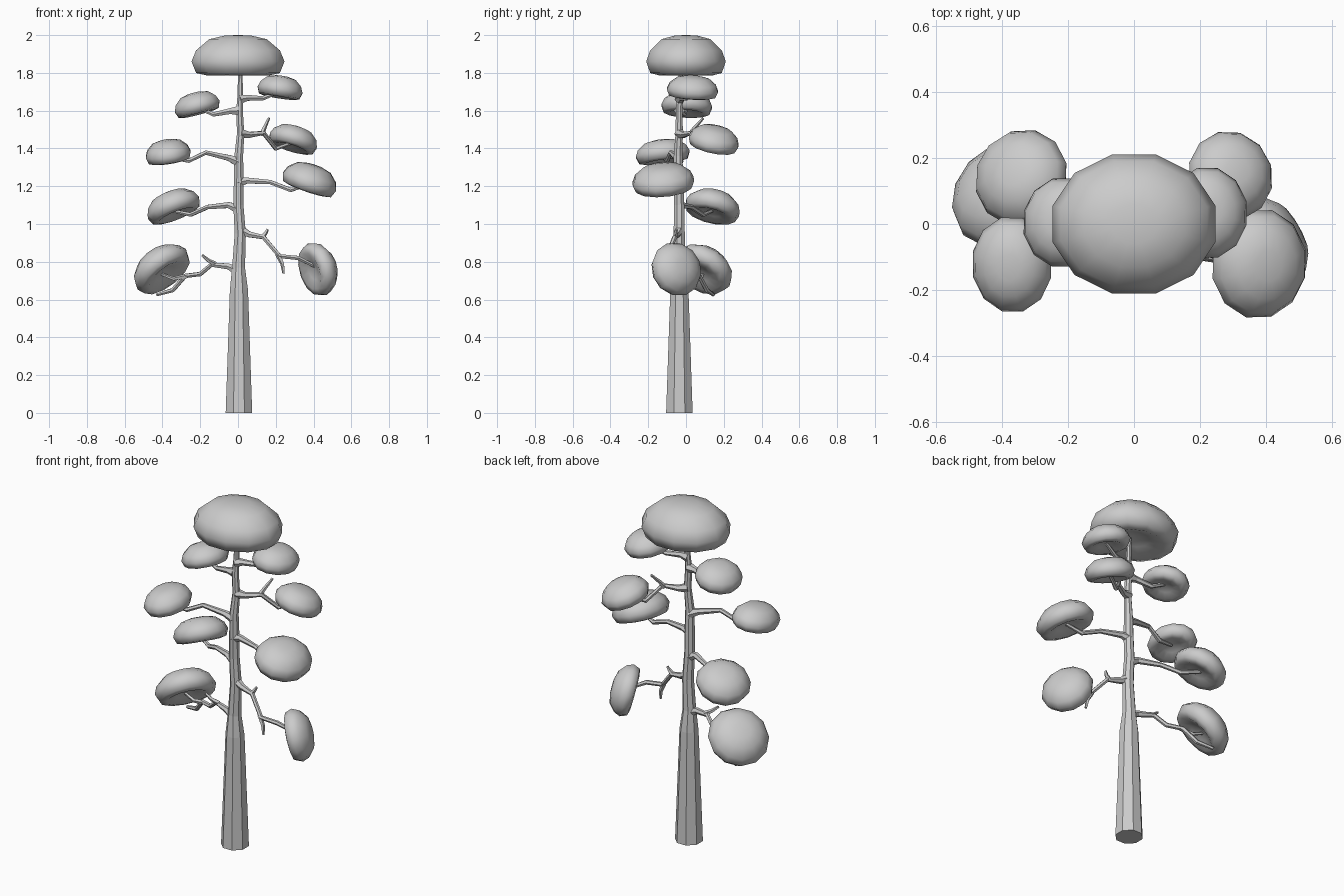
import bpy, bmesh, math
from mathutils import Vector


def finish(name, bm, smooth):
    bmesh.ops.recalc_face_normals(bm, faces=bm.faces)
    me = bpy.data.meshes.new(name)
    bm.to_mesh(me)
    bm.free()
    for p in me.polygons:
        p.use_smooth = smooth
    ob = bpy.data.objects.new(name, me)
    bpy.context.collection.objects.link(ob)
    return ob


def tube(bm, pts, radii, sides):
    """Tapered polygonal tube through a list of points, closed at both ends."""
    pts = [Vector(p) for p in pts]
    rings = []
    for i, p in enumerate(pts):
        d = (pts[min(i + 1, len(pts) - 1)] - pts[max(i - 1, 0)]).normalized()
        if i == 0 and sides == 8:
            d = Vector((0, 0, 1))
        ref = Vector((0, 1, 0)) if abs(d.y) < 0.9 else Vector((1, 0, 0))
        u = d.cross(ref).normalized()
        v = d.cross(u)
        ring = []
        for k in range(sides):
            a = 2 * math.pi * (k + 0.5) / sides
            ring.append(bm.verts.new(p + radii[i] * (math.cos(a) * u + math.sin(a) * v)))
        rings.append(ring)
    for a, b in zip(rings, rings[1:]):
        for k in range(sides):
            n = (k + 1) % sides
            bm.faces.new((a[k], a[n], b[n], b[k]))
    bm.faces.new(rings[0])
    bm.faces.new(rings[-1])


# Domed crown profile with a dimpled underside (radius, height)
PROFILE = [(0.28, 0.44), (0.62, 0.36), (0.9, 0.12), (1.0, -0.12),
           (0.9, -0.37), (0.68, -0.42), (0.35, -0.3)]


def foliage(name, centre, normal, rx, ry, rz, sides=12):
    bm = bmesh.new()
    rings = []
    for r, z in PROFILE:
        rings.append([bm.verts.new((rx * r * math.cos(2 * math.pi * (k + 0.5) / sides),
                                    ry * r * math.sin(2 * math.pi * (k + 0.5) / sides),
                                    rz * z)) for k in range(sides)])
    for a, b in zip(rings, rings[1:]):
        for k in range(sides):
            n = (k + 1) % sides
            bm.faces.new((a[k], b[k], b[n], a[n]))
    for ring, z in ((rings[0], 0.45), (rings[-1], -0.22)):
        c = bm.verts.new((0, 0, rz * z))
        for k in range(sides):
            bm.faces.new((c, ring[k], ring[(k + 1) % sides]))
    # tilt from straight up to the given direction
    rot = Vector((0, 0, 1)).rotation_difference(Vector(normal).normalized())
    for v in bm.verts:
        v.co = rot @ v.co + Vector(centre)
    finish(name, bm, True)


# Trunk
bm = bmesh.new()
tube(bm, [(.005, -.035, 0), (.005, -.035, .65), (.003, -.036, .77), (.012, -.036, .95),
          (.002, -.036, 1.1), (.004, -.04, 1.23), (.004, -.042, 1.36), (.014, -.036, 1.48),
          (.008, -.036, 1.6), (.012, -.032, 1.68), (.012, -.025, 1.83)],
     [.076, .052, .037, .032, .029, .028, .025, .021, .019, .016, .012], 8)
finish("trunk", bm, False)

# Main branches: first point sits inside the trunk
branches = [
    [(0, -.036, .75), (-.05, -.03, .775), (-.14, .0, .785), (-.2, .03, .735), (-.28, .07, .725),
     (-.345, .11, .65), (-.43, .145, .625)],
    [(.01, -.036, .97), (.06, -.045, .945), (.135, -.06, .93), (.22, -.1, .83), (.32, -.09, .82), (.43, -.05, .765)],
    [(0, -.036, 1.08), (-.05, -.025, 1.1), (-.16, .03, 1.09), (-.25, .09, 1.05), (-.35, .14, 1.07)],
    [(0, -.04, 1.22), (.05, -.045, 1.23), (.17, -.075, 1.222), (.28, -.1, 1.18), (.37, -.12, 1.21)],
    [(0, -.04, 1.33), (-.05, -.05, 1.35), (-.17, -.08, 1.378), (-.26, -.1, 1.335), (-.36, -.12, 1.35)],
    [(.01, -.036, 1.48), (.06, -.015, 1.472), (.135, .025, 1.482), (.2, .09, 1.4), (.29, .145, 1.43)],
    [(.005, -.036, 1.6), (-.04, -.03, 1.598), (-.13, -.01, 1.58), (-.22, .005, 1.62)],
    [(.01, -.033, 1.66), (.05, -.025, 1.668), (.13, 0, 1.665), (.22, .03, 1.70)],
]
for i, pts in enumerate(branches):
    bm = bmesh.new()
    tube(bm, pts, [.028, .018] + [.013] * (len(pts) - 3) + [.009], 6)
    finish(f"branch_{i + 1}", bm, False)

# Side twigs
twigs = [
    [(-.12, -.005, .787), (-.155, -.02, .805), (-.19, -.03, .835)],
    [(-.27, .065, .725), (-.34, .08, .71), (-.42, .09, .74)],
    [(.125, -.055, .93), (.145, -.055, .95), (.157, -.05, .972)],
    [(.21, -.098, .84), (.235, -.105, .79), (.242, -.11, .738)],
    [(.125, .02, 1.475), (.14, .045, 1.51), (.163, .09, 1.56)],
]
for i, pts in enumerate(twigs):
    bm = bmesh.new()
    tube(bm, pts, [.014, .011, .007], 5)
    finish(f"twig_{i + 1}", bm, False)

# Foliage clumps: centre, facing direction, radius
clumps = [
    ((.225, .035, 1.725), (.15, .06, .98), .124, .14),
    ((-.22, .005, 1.637), (-.25, .05, .96), .126, .138),
    ((.297, .15, 1.455), (.28, .2, .93), .134, .138),
    ((-.372, -.125, 1.385), (-.15, -.12, .98), .124, .148),
    ((.385, -.122, 1.243), (.32, -.08, .94), .153, .168),
    ((-.348, .145, 1.102), (-.36, .22, .9), .15, .15),
    ((-.415, .097, .775), (-.55, .4, .72), .168, .168),
    ((.435, -.042, .765), (.83, .48, .25), .146, .146),
]
for i, (c, n, rx, ry) in enumerate(clumps):
    foliage(f"foliage_{i + 1}", c, n, rx, ry, (rx + ry) / 2)
foliage("foliage_top", (0, 0, 1.89), (0, 0, 1), .255, .218, .245)
